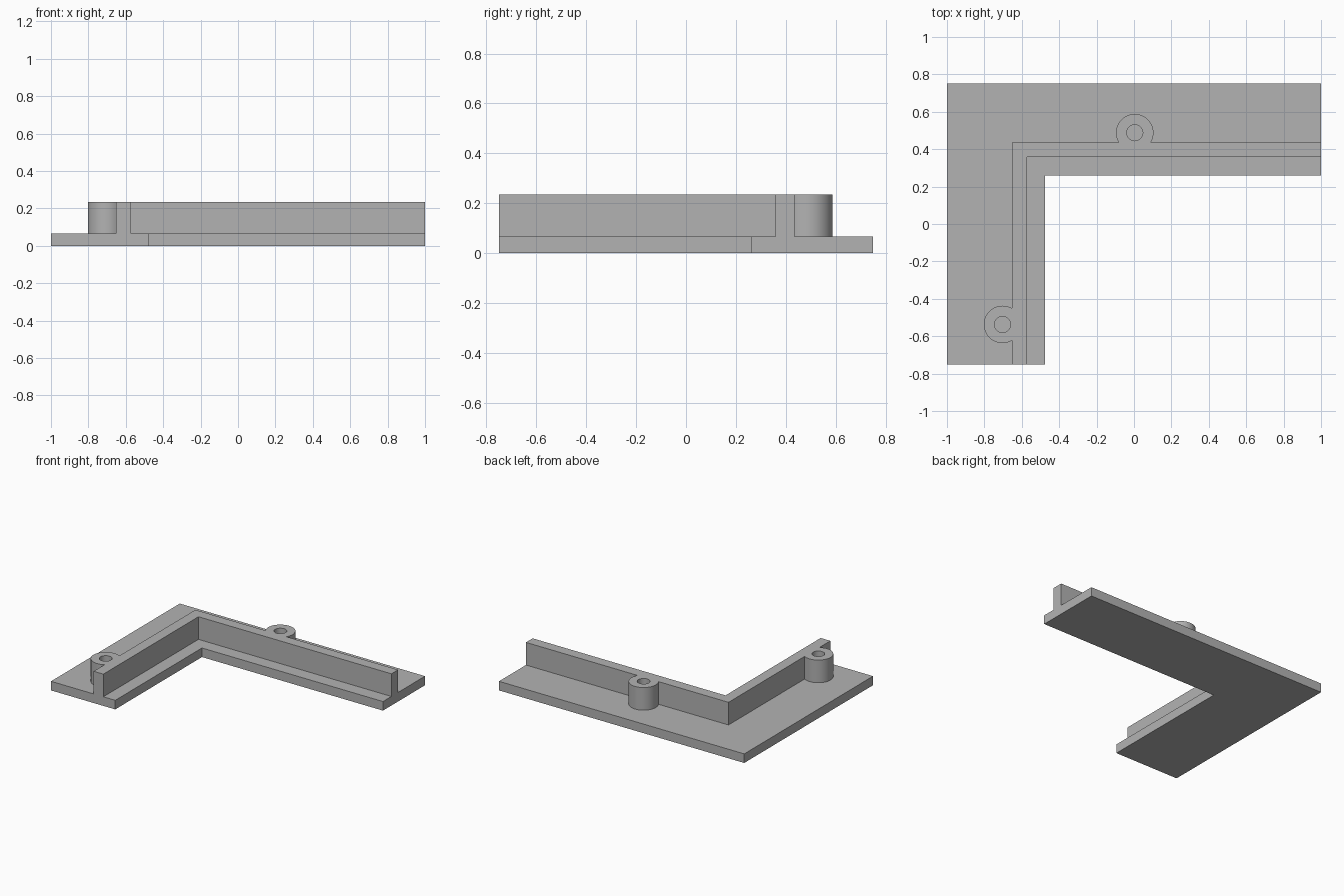
import bpy, bmesh
from math import asin, cos, sin, pi, radians

cube = bpy.data.objects.get("Cube")
if cube:
    bpy.data.objects.remove(cube, do_unlink=True)

BASE_TOP, WALL_TOP = 0.067, 0.234
BOSS_R, HOLE_R = 0.1, 0.043
X0, X1, Y0, Y1 = -1.0, 1.0, -0.75, 0.75
WALL_X, WALL_Y = (-0.652, -0.573), (0.358, 0.436)
BOSSES = [(0.004, 0.488), (-0.703, -0.537)]

grey = bpy.data.materials.new("plain grey")
grey.use_nodes = True
grey.diffuse_color = (0.45, 0.45, 0.45, 1)
grey.node_tree.nodes["Principled BSDF"].inputs["Base Color"].default_value = (0.45, 0.45, 0.45, 1)


def arc(centre, radius, start, end, steps=48):
    return [(centre[0] + radius * cos(start + (end - start) * i / steps),
             centre[1] + radius * sin(start + (end - start) * i / steps))
            for i in range(steps + 1)]


def plate(name, outlines, bottom, top):
    """Extrude closed outlines; inner outlines become holes."""
    curve = bpy.data.curves.new(name, "CURVE")
    curve.dimensions = "2D"
    curve.fill_mode = "BOTH"
    curve.extrude = (top - bottom) / 2
    for points in outlines:
        spline = curve.splines.new("POLY")
        spline.points.add(len(points) - 1)
        for p, (x, y) in zip(spline.points, points):
            p.co = (x, y, 0, 1)
        spline.use_cyclic_u = True
    obj = bpy.data.objects.new(name, curve)
    bpy.context.collection.objects.link(obj)
    bpy.ops.object.select_all(action="DESELECT")
    obj.select_set(True)
    bpy.context.view_layer.objects.active = obj
    bpy.ops.object.convert(target="MESH")
    obj = bpy.context.view_layer.objects.active
    # Weld caps to sides and lift to height
    bm = bmesh.new()
    bm.from_mesh(obj.data)
    bmesh.ops.remove_doubles(bm, verts=bm.verts, dist=0.0001)
    bmesh.ops.translate(bm, verts=bm.verts, vec=(0, 0, (bottom + top) / 2))
    bmesh.ops.recalc_face_normals(bm, faces=bm.faces)
    bm.to_mesh(obj.data)
    bm.free()
    obj.data.materials.clear()
    obj.data.materials.append(grey)
    bpy.ops.object.shade_smooth_by_angle(angle=radians(30))
    return obj


# L-shaped base
plate("base_plate", [[(X0, Y0), (-0.476, Y0), (-0.476, 0.26), (X1, 0.26), (X1, Y1), (X0, Y1)]],
      0, BASE_TOP)

# Upright wall with the two screw bosses growing from its outer side
back, side = BOSSES
dip = asin((back[1] - WALL_Y[1]) / BOSS_R)
dip_side = asin((WALL_X[0] - side[0]) / BOSS_R)
outline = [(WALL_X[1], Y0), (WALL_X[1], WALL_Y[0]), (X1, WALL_Y[0]), (X1, WALL_Y[1])]
outline += arc(back, BOSS_R, -dip, pi + dip)
outline += [(WALL_X[0], WALL_Y[1])]
outline += arc(side, BOSS_R, pi / 2 - dip_side, 3 * pi / 2 + dip_side)
outline += [(WALL_X[0], Y0)]
holes = [arc(c, HOLE_R, 0, 2 * pi)[:-1] for c in BOSSES]
plate("wall_with_screw_bosses", [outline] + holes, BASE_TOP, WALL_TOP)
